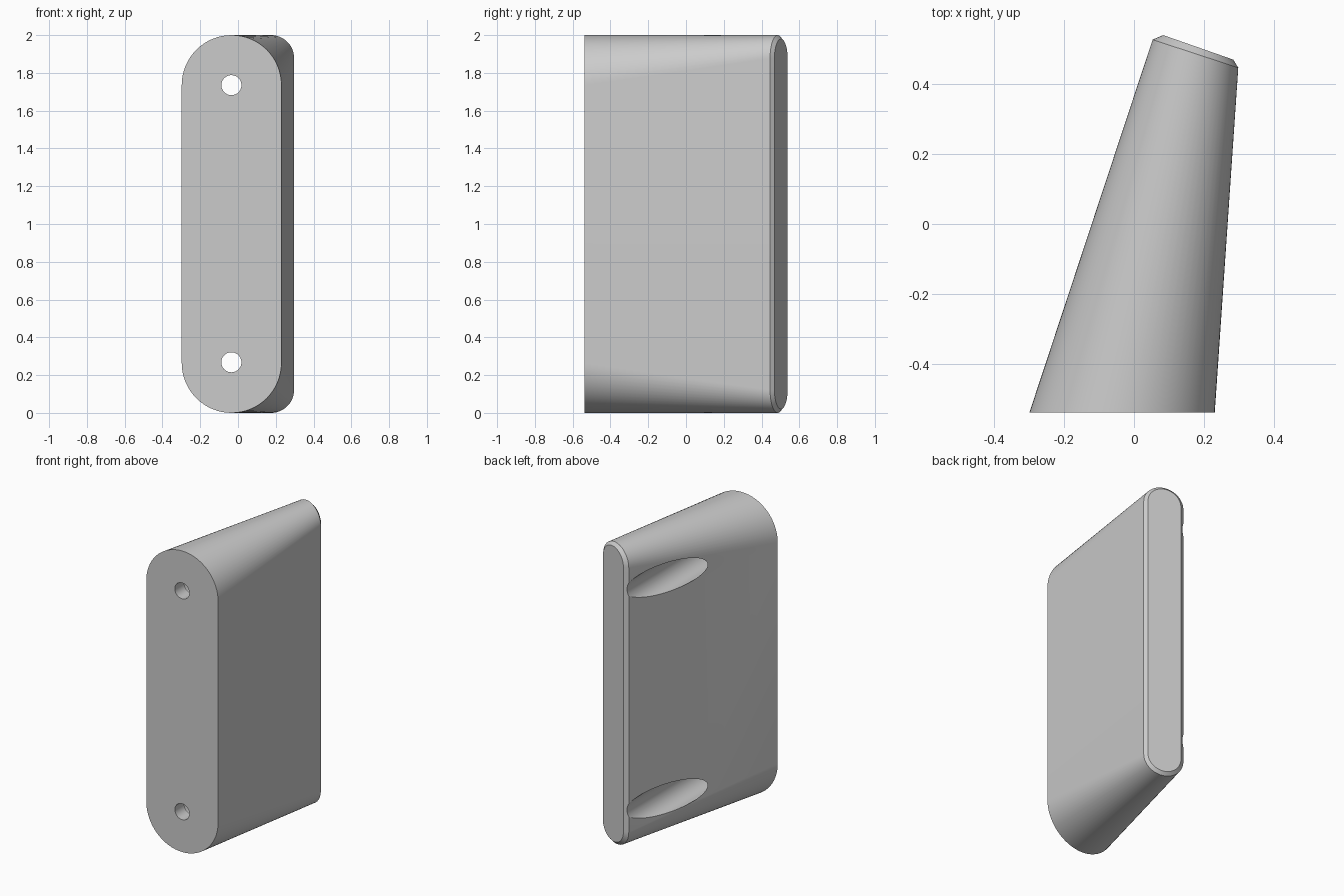
import bpy, bmesh, math
from mathutils import Vector, Matrix

cube = bpy.data.objects.get("Cube")
if cube:
    bpy.data.objects.remove(cube, do_unlink=True)

grey = bpy.data.materials.new("light grey")
grey.use_nodes = True
grey.diffuse_color = (0.6, 0.6, 0.6, 1)
grey.node_tree.nodes["Principled BSDF"].inputs["Base Color"].default_value = (0.6, 0.6, 0.6, 1)

ARC = 32  # segments per half circle


def add_object(name, bm):
    bmesh.ops.recalc_face_normals(bm, faces=bm.faces)
    mesh = bpy.data.meshes.new(name)
    bm.to_mesh(mesh)
    bm.free()
    mesh.materials.append(grey)
    ob = bpy.data.objects.new(name, mesh)
    bpy.context.collection.objects.link(ob)
    return ob


def stadium(bm, centre, half, radius, inset=0.0):
    """Upright slot outline; half is the horizontal half-width vector."""
    ring = []
    for end, z in ((0, 2 - inset - radius), (1, inset + radius)):
        for i in range(ARC + 1):
            a = math.pi * (end + i / ARC)
            ring.append(bm.verts.new((centre[0] + half[0] * math.cos(a),
                                      centre[1] + half[1] * math.cos(a),
                                      z + radius * math.sin(a))))
    return ring


# Tapered body: front slot, slanted back slot, chamfered back face
bm = bmesh.new()
rings = [stadium(bm, (-0.034, -0.537), (0.264, 0), 0.265),
         stadium(bm, (0.175, 0.485), (0.122, -0.04), 0.122),
         stadium(bm, (0.183, 0.503), (0.1, -0.035), 0.103, 0.02)]
for a, b in zip(rings, rings[1:]):
    for i in range(len(a)):
        j = (i + 1) % len(a)
        bm.faces.new((a[i], a[j], b[j], b[i]))
bm.faces.new(rings[0])
bm.faces.new(rings[-1])
body = add_object("tapered_body", bm)


def cutter(name, radius, y0, y1, z):
    bm = bmesh.new()
    place = Matrix.Translation(Vector((-0.035, (y0 + y1) / 2, z))) @ Matrix.Rotation(math.pi / 2, 4, 'X')
    bmesh.ops.create_cone(bm, cap_ends=True, segments=48, radius1=radius,
                          radius2=radius, depth=y1 - y0, matrix=place)
    ob = add_object(name, bm)
    ob.hide_render = True
    return ob


# Screw holes through the front, each with a wide bore from the back
bpy.context.view_layer.objects.active = body
body.select_set(True)
for z in (0.268, 1.735):
    for name, r, y0, y1 in (("screw_bore", 0.098, -0.44, 0.8),
                            ("screw_hole", 0.053, -0.7, -0.3)):
        tool = cutter(name, r, y0, y1, z)
        mod = body.modifiers.new(name, 'BOOLEAN')
        mod.operation = 'DIFFERENCE'
        mod.solver = 'EXACT'
        mod.object = tool
        bpy.ops.object.modifier_apply(modifier=mod.name)
        bpy.data.objects.remove(tool, do_unlink=True)

bpy.ops.object.shade_smooth_by_angle(angle=math.radians(25))
